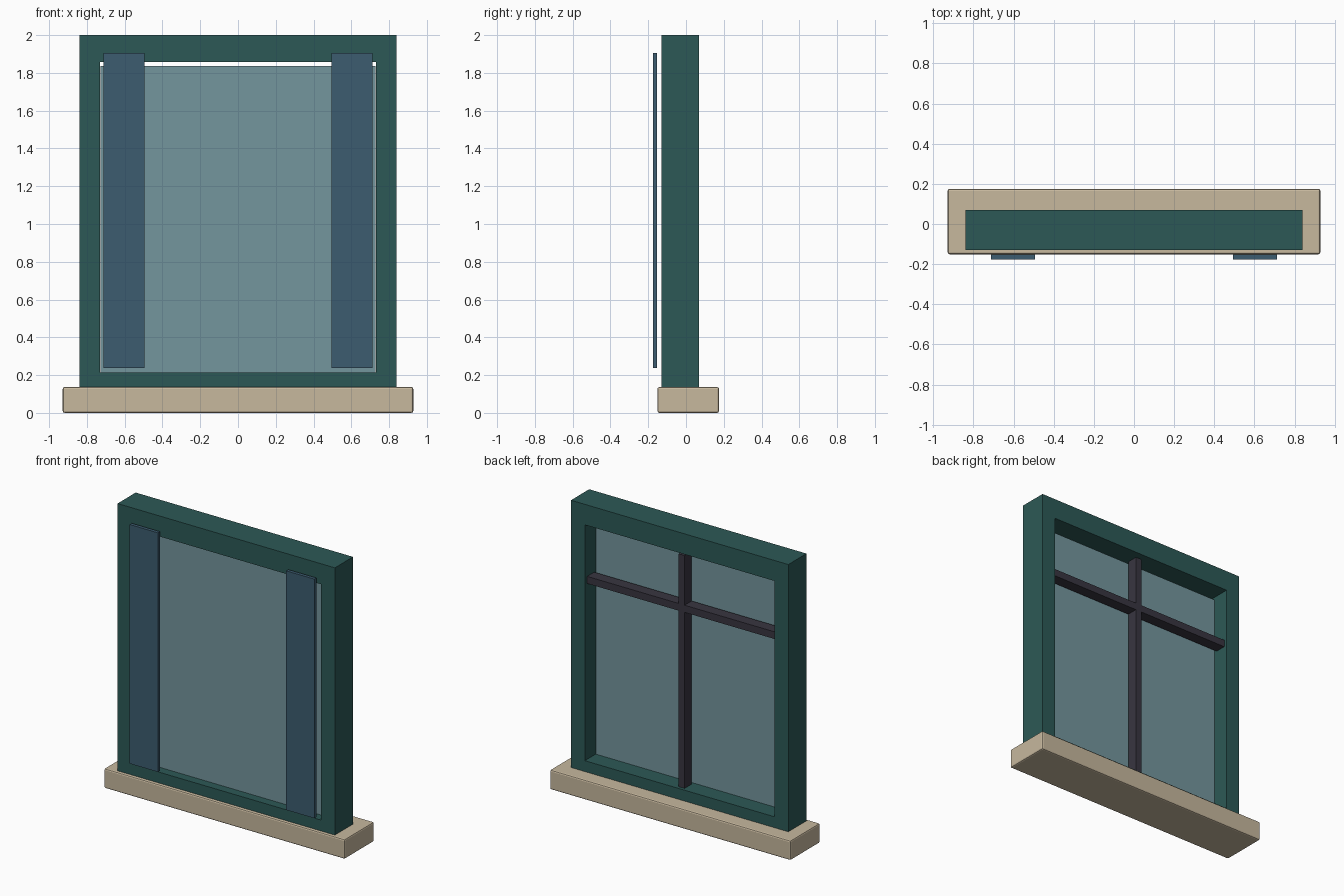
import bpy
import bmesh

cube = bpy.data.objects.get("Cube")
if cube:
    bpy.data.objects.remove(cube, do_unlink=True)


def material(name, rgb):
    # convert 8-bit screen values to linear
    lin = [((c / 255 + 0.055) / 1.055) ** 2.4 for c in rgb]
    mat = bpy.data.materials.new(name)
    mat.use_nodes = True
    mat.diffuse_color = (*lin, 1)
    mat.node_tree.nodes["Principled BSDF"].inputs["Base Color"].default_value = (*lin, 1)
    return mat


green = material("dark green paint", (44, 89, 86))
stone = material("beige stone", (199, 184, 158))
glass = material("pale blue glass", (116, 150, 158))
blue = material("blue fabric", (60, 92, 112))
dark = material("charcoal metal", (56, 53, 64))


def finish(name, bm, mat):
    mesh = bpy.data.meshes.new(name)
    bm.to_mesh(mesh)
    bm.free()
    mesh.materials.append(mat)
    obj = bpy.data.objects.new(name, mesh)
    bpy.context.collection.objects.link(obj)
    return obj


def box(name, xs, ys, zs, mat):
    bm = bmesh.new()
    bmesh.ops.create_cube(bm, size=1)
    for v in bm.verts:
        v.co = [r[0] if c < 0 else r[1] for c, r in zip(v.co, (xs, ys, zs))]
    return finish(name, bm, mat)


# Sill with softened edges
sill = box("sill", (-0.928, 0.928), (-0.151, 0.175), (0, 0.137), stone)
bevel = sill.modifiers.new("soft edges", "BEVEL")
bevel.width = 0.01
bevel.segments = 2

# Frame: a rectangular ring extruded through its depth
front, back = -0.13, 0.07
bm = bmesh.new()


def ring(half, low, high, y):
    corners = [(-half, low), (half, low), (half, high), (-half, high)]
    return [bm.verts.new((x, y, z)) for x, z in corners]


outer_size, inner_size = (0.838, 0.07, 2.0), (0.731, 0.213, 1.857)
loops = [ring(*outer_size, front), ring(*inner_size, front),
         ring(*inner_size, back), ring(*outer_size, back)]
for a, b in zip(loops, loops[1:] + loops[:1]):
    for i in range(4):
        j = (i + 1) % 4
        bm.faces.new((a[i], a[j], b[j], b[i]))
bmesh.ops.recalc_face_normals(bm, faces=bm.faces)
finish("frame", bm, green)

# Glass pane, leaving a narrow gap at the top
box("glass_pane", (-0.729, 0.729), (-0.068, -0.05), (0.205, 1.836), glass)

# Glazing bars behind the pane
box("vertical_bar", (-0.023, 0.023), (-0.03, 0.048), (0.21, 1.836), dark)
box("horizontal_bar", (-0.729, 0.729), (-0.03, 0.048), (1.44, 1.49), dark)

# Flat hanging panels in front
for side, name in ((-1, "right_panel"), (1, "left_panel")):
    xs = sorted((side * 0.494, side * 0.713))
    box(name, xs, (-0.176, -0.153), (0.238, 1.905), blue)
